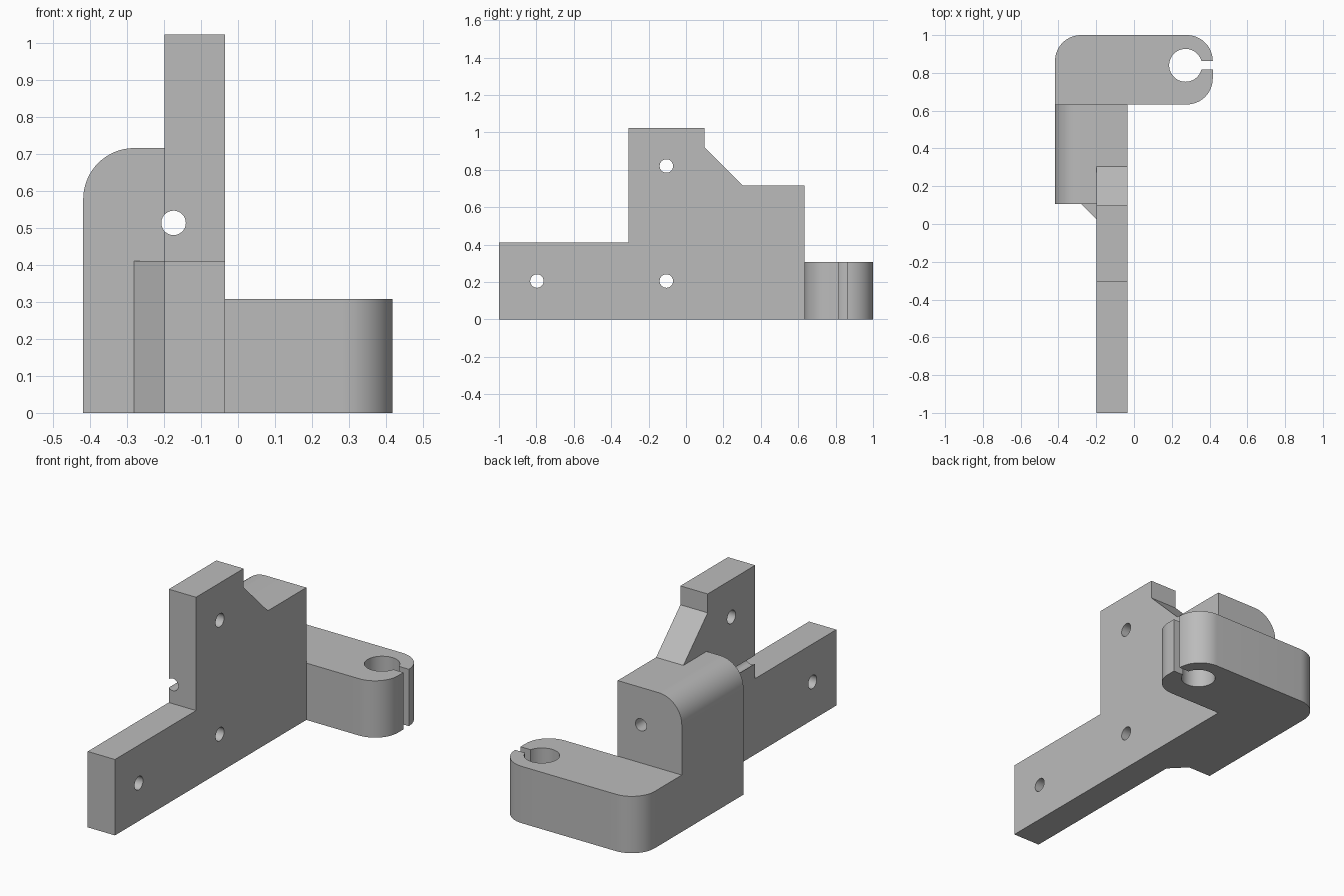
import bpy, bmesh, math
from mathutils import Vector

cube = bpy.data.objects.get("Cube")
if cube:
    bpy.data.objects.remove(cube, do_unlink=True)

grey = bpy.data.materials.new("mid grey")
grey.use_nodes = True
grey.diffuse_color = (0.5, 0.5, 0.5, 1)
grey.node_tree.nodes["Principled BSDF"].inputs["Base Color"].default_value = (0.5, 0.5, 0.5, 1)


def round_corner(cx, cy, r, start, steps=16):
    """Quarter arc starting at the given angle in degrees."""
    angles = [math.radians(start + 90 * i / steps) for i in range(steps + 1)]
    return [(cx + r * math.cos(a), cy + r * math.sin(a)) for a in angles]


def circle(cx, cy, r, n=48):
    return [(cx + r * math.cos(2 * math.pi * i / n),
             cy + r * math.sin(2 * math.pi * i / n)) for i in range(n)]


def extrude(name, profile, axis, lo, hi):
    """Extrude a 2D profile along an axis; profile holds the other two coordinates in order."""
    def place(p, d):
        v = list(p)
        v.insert("xyz".index(axis), d)
        return v
    bm = bmesh.new()
    face = bm.faces.new([bm.verts.new(place(p, lo)) for p in profile])
    new = bmesh.ops.extrude_face_region(bm, geom=[face])["geom"]
    verts = [g for g in new if isinstance(g, bmesh.types.BMVert)]
    bmesh.ops.translate(bm, verts=verts, vec=Vector(place((0, 0), hi - lo)))
    bmesh.ops.recalc_face_normals(bm, faces=bm.faces)
    mesh = bpy.data.meshes.new(name)
    bm.to_mesh(mesh)
    bm.free()
    mesh.materials.append(grey)
    obj = bpy.data.objects.new(name, mesh)
    bpy.context.collection.objects.link(obj)
    return obj


def combine(target, other, operation):
    mod = target.modifiers.new(operation.lower(), "BOOLEAN")
    mod.operation, mod.solver, mod.object = operation, "EXACT", other
    bpy.context.view_layer.objects.active = target
    bpy.ops.object.modifier_apply(modifier=mod.name)
    bpy.data.objects.remove(other, do_unlink=True)


# Upright mounting plate
bracket = extrude("mounting_bracket", [
    (-1, 0), (0.633, 0), (0.633, 0.715), (0.305, 0.715), (0.098, 0.92),
    (0.098, 1.022), (-0.308, 1.022), (-0.308, 0.41), (-1, 0.41)], "x", -0.198, -0.035)

# Thick block with a rounded upper edge
block = extrude("block", [(-0.418, 0), (-0.1, 0), (-0.1, 0.715)]
                + round_corner(-0.28, 0.577, 0.138, 90), "y", 0.107, 0.633)
combine(bracket, block, "UNION")

# Small gusset between plate and block
gusset = extrude("gusset", [(-0.281, 0.107), (-0.281, 0.15), (-0.15, 0.15),
                            (-0.15, 0.024), (-0.198, 0.024)], "z", 0, 0.41)
combine(bracket, gusset, "UNION")

# Rear clamp arm with rounded corners
arm = extrude("clamp_arm", [(-0.418, 0.633)] + round_corner(0.28, 0.77, 0.137, -90)
              + round_corner(0.28, 0.863, 0.137, 0)
              + round_corner(-0.281, 0.863, 0.137, 90), "z", 0, 0.307)
combine(bracket, arm, "UNION")

# Clamp bore and slot
combine(bracket, extrude("clamp_bore", circle(0.273, 0.84, 0.087), "z", -0.1, 0.5), "DIFFERENCE")
slot = [(0.3, 0.817), (0.5, 0.817), (0.5, 0.862), (0.3, 0.862)]
combine(bracket, extrude("clamp_slot", slot, "z", -0.1, 0.5), "DIFFERENCE")

# Screw holes across the plate
for y, z in [(-0.797, 0.205), (-0.105, 0.205), (-0.105, 0.82)]:
    combine(bracket, extrude("screw_hole", circle(y, z, 0.036), "x", -0.6, 0.2), "DIFFERENCE")

# Long hole from front to back
combine(bracket, extrude("long_hole", circle(-0.174, 0.513, 0.033), "y", -0.6, 0.8), "DIFFERENCE")

# Smooth curved faces, keep edges sharp
bpy.ops.object.select_all(action="DESELECT")
bracket.select_set(True)
bpy.context.view_layer.objects.active = bracket
bpy.ops.object.shade_smooth_by_angle(angle=math.radians(25))
